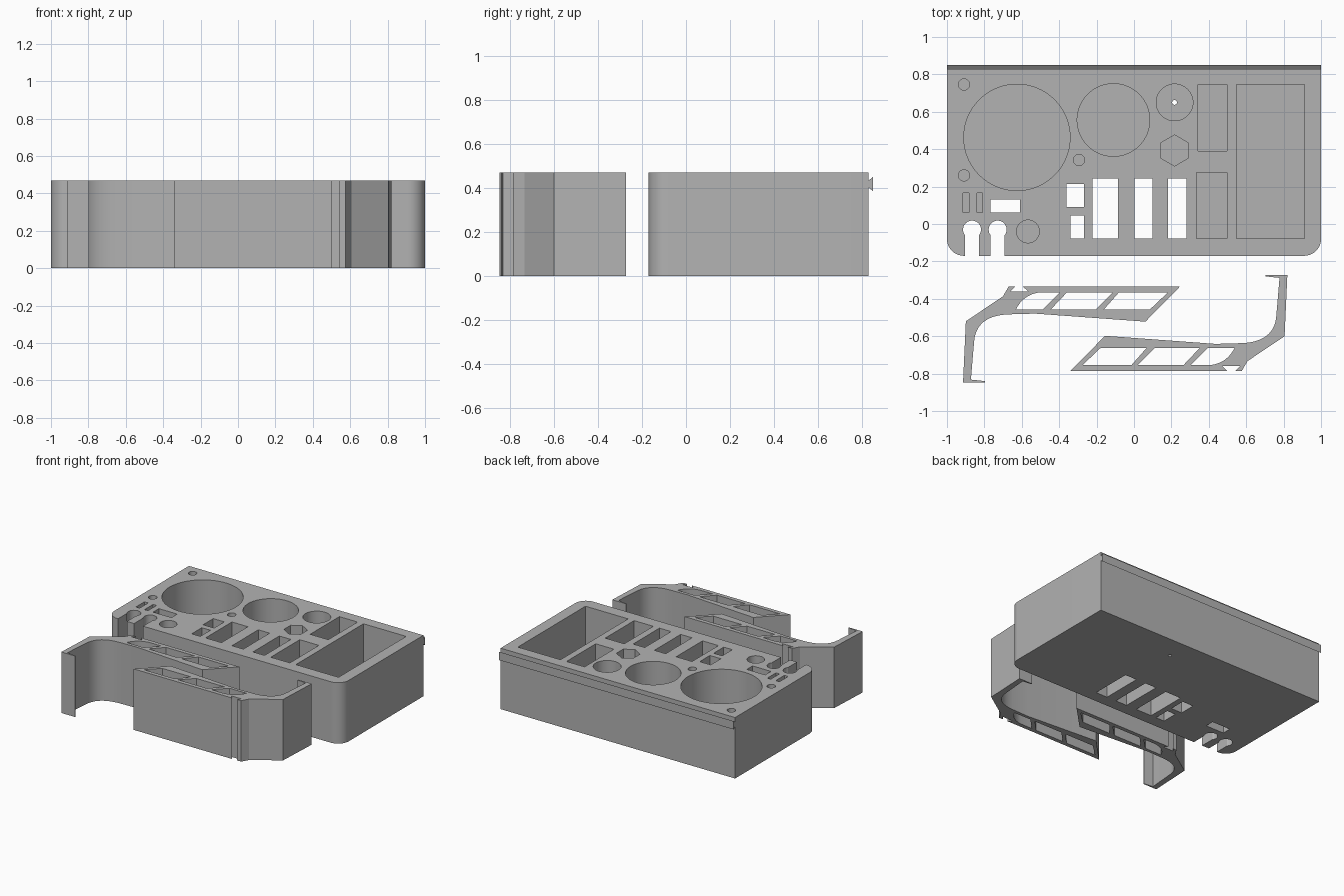
import bpy, bmesh, math

if "Cube" in bpy.data.objects:
    bpy.data.objects.remove(bpy.data.objects["Cube"])

H = 0.47          # overall height
FLOOR = 0.03      # thickness left under the blind pockets

grey = bpy.data.materials.new("plain_grey")
grey.diffuse_color = (0.45, 0.45, 0.45, 1)
grey.use_nodes = True
grey.node_tree.nodes["Principled BSDF"].inputs["Base Color"].default_value = grey.diffuse_color


def rect(x0, x1, y0, y1):
    return [(x0, y0), (x1, y0), (x1, y1), (x0, y1)]


def arc(cx, cy, r, a0, a1, n):
    steps = [math.radians(a0 + (a1 - a0) * i / n) for i in range(n + 1)]
    return [(cx + r * math.cos(a), cy + r * math.sin(a)) for a in steps]


def circle(cx, cy, r, n=48, start=0):
    return arc(cx, cy, r, start, start + 360, n)[:-1]


def curve(a, c, b, n=14):
    """Quadratic curve from a to b pulled towards c."""
    ts = [i / n for i in range(n + 1)]
    return [tuple((1 - t) ** 2 * p + 2 * t * (1 - t) * q + t * t * r
                  for p, q, r in zip(a, c, b)) for t in ts]


def prisms(name, outlines, z0, z1):
    """One object holding an upright prism for each outline."""
    bm = bmesh.new()
    for pts in outlines:
        base = bm.faces.new([bm.verts.new((x, y, z0)) for x, y in pts])
        out = bmesh.ops.extrude_face_region(bm, geom=[base])
        top = [v for v in out["geom"] if isinstance(v, bmesh.types.BMVert)]
        bmesh.ops.translate(bm, vec=(0, 0, z1 - z0), verts=top)
    bmesh.ops.recalc_face_normals(bm, faces=bm.faces)
    mesh = bpy.data.meshes.new(name)
    bm.to_mesh(mesh)
    bm.free()
    mesh.materials.append(grey)
    ob = bpy.data.objects.new(name, mesh)
    bpy.context.collection.objects.link(ob)
    return ob


def activate(ob):
    bpy.ops.object.select_all(action='DESELECT')
    ob.select_set(True)
    bpy.context.view_layer.objects.active = ob


def cut(ob, outlines, z0, z1):
    cutter = prisms("cutter", outlines, z0, z1)
    cutter.hide_render = True
    mod = ob.modifiers.new("cut", 'BOOLEAN')
    mod.operation, mod.solver, mod.object = 'DIFFERENCE', 'EXACT', cutter
    activate(ob)
    bpy.ops.object.modifier_apply(modifier=mod.name)
    bpy.data.objects.remove(cutter)


def smooth(ob):
    activate(ob)
    bpy.ops.object.shade_smooth_by_angle(angle=math.radians(25))


# Holder block with rounded front corners
R, FRONT, BACK = 0.09, -0.17, 0.83
block = prisms("holder_block", [
    [(1, BACK), (-1, BACK)]
    + arc(-1 + R, FRONT + R, R, 180, 270, 10)
    + arc(1 - R, FRONT + R, R, 270, 360, 10)], 0, H)

# Blind pockets: round, hexagonal and rectangular
cut(block, [
    circle(-0.626, 0.463, 0.284, 80),
    circle(-0.11, 0.556, 0.194, 64),
    circle(0.217, 0.65, 0.098),
    circle(0.217, 0.393, 0.083, 6, 30),
    circle(-0.909, 0.746, 0.03, 24),
    circle(-0.909, 0.26, 0.03, 24),
    circle(-0.294, 0.342, 0.03, 24),
    circle(-0.567, -0.04, 0.061, 32),
    rect(0.342, 0.497, 0.39, 0.746),
    rect(0.334, 0.497, -0.078, 0.275),
    rect(0.548, 0.912, -0.078, 0.746),
    rect(-0.914, -0.882, 0.061, 0.166),
    rect(-0.84, -0.81, 0.061, 0.166),
], FLOOR, H + 0.1)


# Through openings, with two keyhole slots open to the front
def keyhole(cx):
    return ([(cx - 0.038, FRONT - 0.05), (cx + 0.038, FRONT - 0.05)]
            + arc(cx, -0.03, 0.048, -38, 218, 28))


cut(block, [
    rect(-0.222, -0.086, -0.078, 0.243),
    rect(0.003, 0.10, -0.078, 0.243),
    rect(0.182, 0.281, -0.078, 0.243),
    rect(-0.361, -0.267, 0.09, 0.214),
    rect(-0.34, -0.267, -0.078, 0.045),
    rect(-0.767, -0.61, 0.061, 0.131),
    circle(0.217, 0.65, 0.013, 16),
    keyhole(-0.866), keyhole(-0.729),
], -0.1, H + 0.1)
smooth(block)

# Dovetail rail along the back: profile in (y, z), run along x
rail = prisms("dovetail_rail", [
    [(BACK - 0.002, 0.433), (0.85, 0.45), (0.85, 0.386), (BACK - 0.002, 0.403)]], -1, 1)
for v in rail.data.vertices:
    y, z, x = v.co
    v.co = (x, y, z)

# Bracket: wedge arm, dovetail notch, bent leg and thin hook
bracket = prisms("left_bracket", [
    [(-0.797, -0.84), (-0.797, -0.847), (-0.914, -0.847), (-0.899, -0.52),
     (-0.701, -0.387), (-0.67, -0.334), (-0.636, -0.334), (-0.66, -0.36),
     (-0.567, -0.36), (-0.594, -0.334), (0.246, -0.334), (0.061, -0.522),
     (-0.53, -0.479)]
    + curve((-0.67, -0.483), (-0.845, -0.49), (-0.855, -0.63))
    + [(-0.872, -0.832)]], 0, H)

# Slanted windows through the arm, the first with a curved end
cut(bracket, [
    [(-0.631, -0.456), (-0.487, -0.456), (-0.396, -0.365)]
    + curve((-0.50, -0.365), (-0.59, -0.375), (-0.631, -0.456), 8)[:-1],
    [(-0.444, -0.456), (-0.203, -0.456), (-0.112, -0.365), (-0.358, -0.365)],
    [(-0.16, -0.456), (0.086, -0.456), (0.182, -0.365), (-0.08, -0.365)],
], -0.1, H + 0.1)
smooth(bracket)

# Second bracket, turned half a circle about the shared centre
twin = bracket.copy()
twin.data = bracket.data.copy()
twin.name = "right_bracket"
twin.rotation_euler.z = math.pi
twin.location = (-0.094, -1.12, 0)
bpy.context.collection.objects.link(twin)
